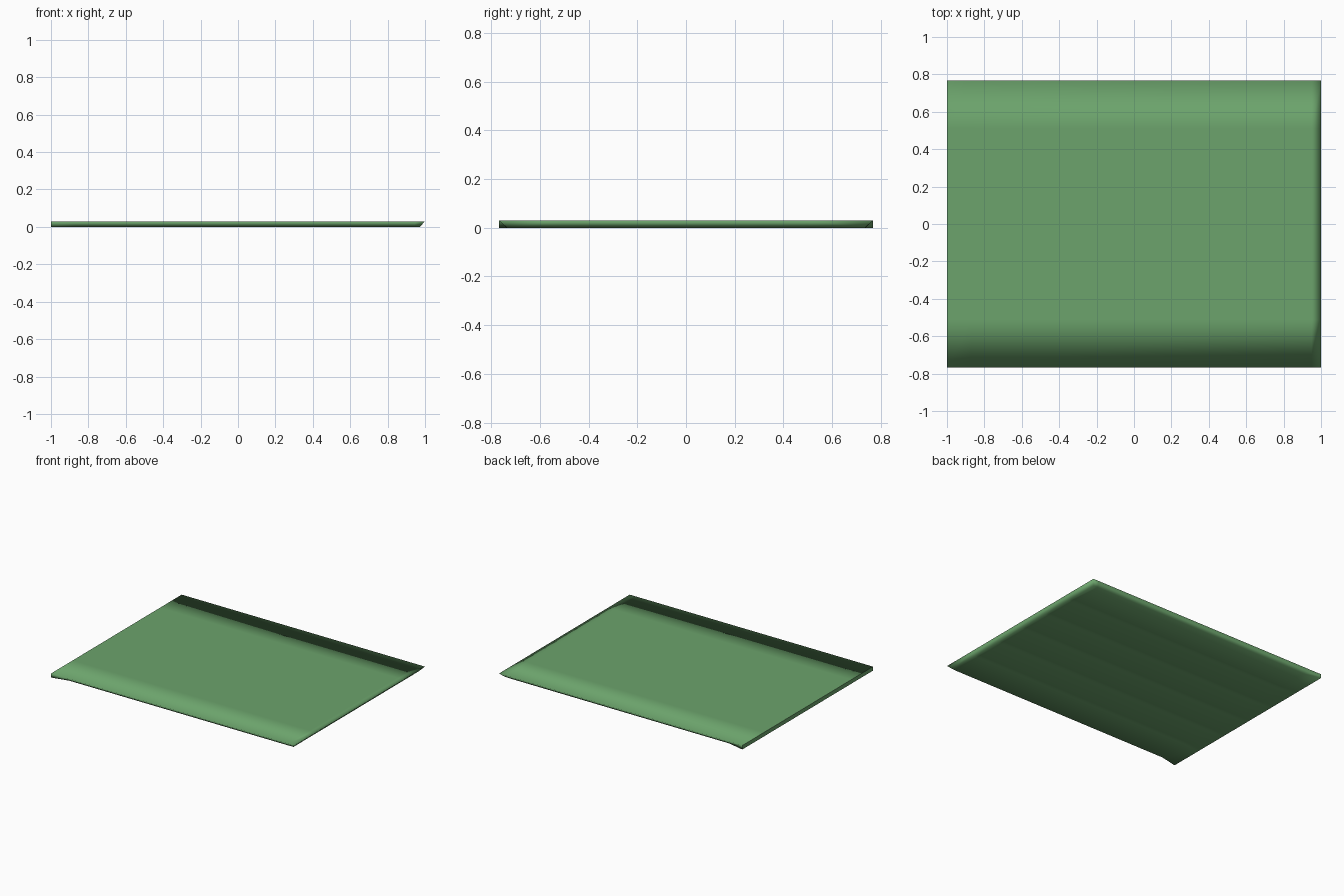
import bpy, bmesh

if "Cube" in bpy.data.objects:
    bpy.data.objects.remove(bpy.data.objects["Cube"])

HALF_Y, TOP, BANDS, GROOVE = 0.767, 0.03, 6, 0.003

# stations along the panel: top x, bottom x, bottom half width, groove depth
stations = [(-1.0, -1.0, HALF_Y, 0.0),
            (-0.87, -0.87, 0.738, GROOVE),
            (0.95, 0.94, 0.737, GROOVE),
            (1.0, 0.972, 0.735, 0.0)]


def ring(bm, station):
    """One closed cross-section: flat top, undercut sides, grooved underside."""
    xt, xb, half, depth = station
    pts = [(xt, -HALF_Y + 2 * HALF_Y * i / BANDS, TOP) for i in range(BANDS + 1)]
    bottom = [(xb, -half, 0.0)]
    for i in range(1, BANDS):
        y = -half + 2 * half * i / BANDS
        bottom += [(xb, y - 0.015, 0.0), (xb, y, depth), (xb, y + 0.015, 0.0)]
    bottom.append((xb, half, 0.0))
    return [bm.verts.new(p) for p in pts + bottom[::-1]]


# panel lofted through the stations
bm = bmesh.new()
rings = [ring(bm, s) for s in stations]
for a, b in zip(rings, rings[1:]):
    n = len(a)
    for i in range(n):
        j = (i + 1) % n
        bm.faces.new((a[i], a[j], b[j], b[i]))
caps = [bm.faces.new(rings[0]), bm.faces.new(rings[-1])]
bmesh.ops.recalc_face_normals(bm, faces=bm.faces)
for f in bm.faces:
    f.smooth = True
# crisp end at the full-width side
for e in caps[0].edges:
    e.smooth = False

mesh = bpy.data.meshes.new("panel")
bm.to_mesh(mesh)
bm.free()
panel = bpy.data.objects.new("panel", mesh)
bpy.context.collection.objects.link(panel)

mat = bpy.data.materials.new("panel_green")
mat.diffuse_color = (0.15, 0.37, 0.15, 1)
mat.use_nodes = True
mat.node_tree.nodes["Principled BSDF"].inputs["Base Color"].default_value = mat.diffuse_color
mesh.materials.append(mat)
